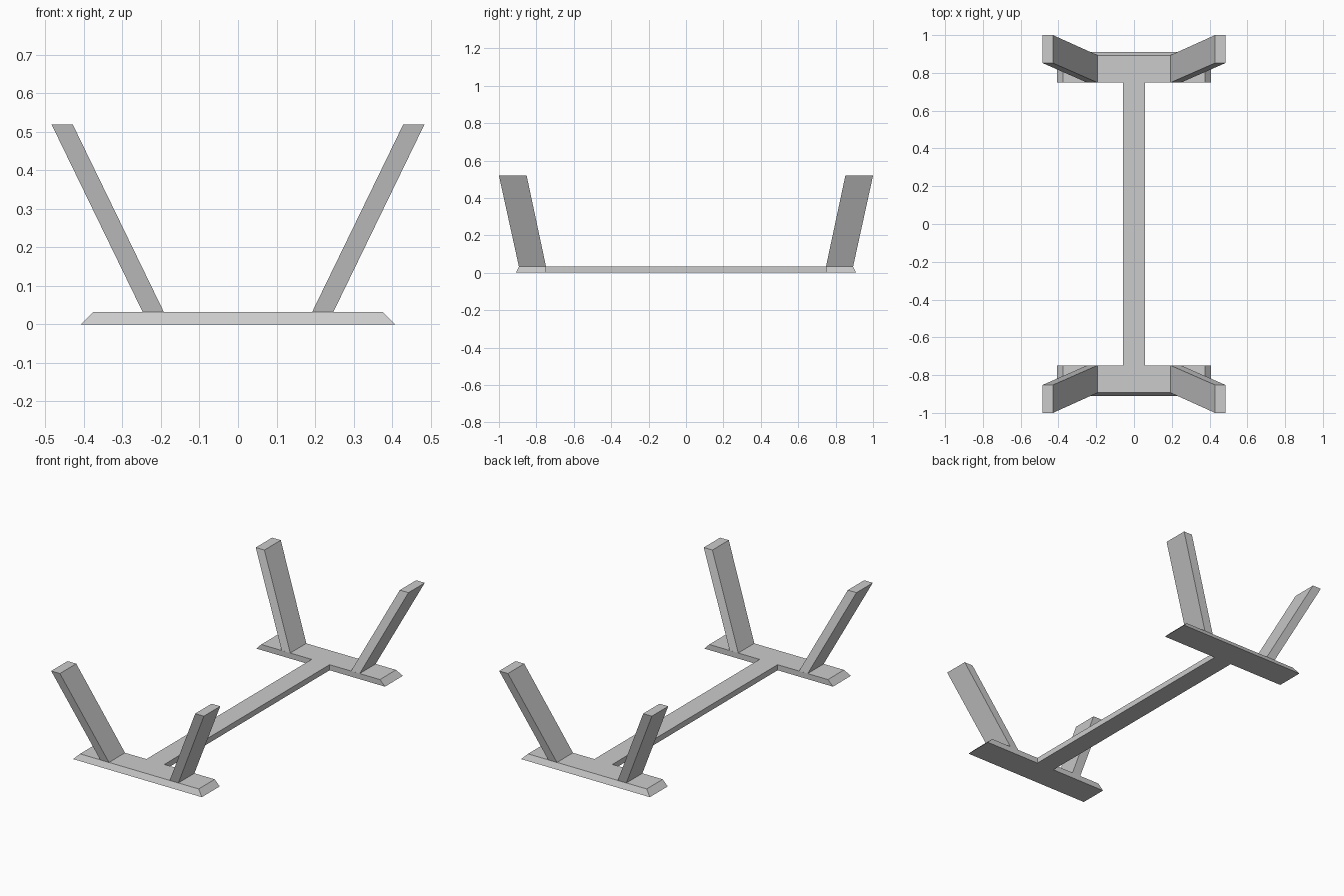
import bpy, bmesh

if "Cube" in bpy.data.objects:
    bpy.data.objects.remove(bpy.data.objects["Cube"])


def loft(name, low, high, z0, z1, mirror, open_side=None):
    """Join two matching outlines into a solid and mirror it."""
    bm = bmesh.new()
    a = [bm.verts.new((x, y, z0)) for x, y in low]
    b = [bm.verts.new((x, y, z1)) for x, y in high]
    n = len(a)
    bm.faces.new(a[::-1])
    bm.faces.new(b)
    for i in range(n):
        if i != open_side:
            j = (i + 1) % n
            bm.faces.new((a[i], a[j], b[j], b[i]))
    bmesh.ops.recalc_face_normals(bm, faces=bm.faces)
    me = bpy.data.meshes.new(name)
    bm.to_mesh(me)
    bm.free()
    ob = bpy.data.objects.new(name, me)
    bpy.context.collection.objects.link(ob)
    mod = ob.modifiers.new("mirror", 'MIRROR')
    mod.use_axis = mirror
    mod.use_mirror_merge = False
    return ob


def tee(half_len, outer):
    """Outline of half the base: long beam plus cross foot."""
    w, inner = 0.057, 0.748
    return [(-w, 0), (w, 0), (w, inner), (half_len, inner),
            (half_len, outer), (-half_len, outer), (-half_len, inner), (-w, inner)]


def rect(x0, x1, y0, y1):
    return [(x0, y0), (x1, y0), (x1, y1), (x0, y1)]


# T-shaped base halves, meeting in a seam at the middle
loft("base_frame", tee(0.408, 0.91), tee(0.376, 0.893), 0.0, 0.032,
     (False, True, False), open_side=0)

# Four splayed support arms
loft("support_arms", rect(0.192, 0.247, 0.748, 0.893),
     rect(0.429, 0.484, 0.852, 1.0), 0.031, 0.519, (True, True, False))
